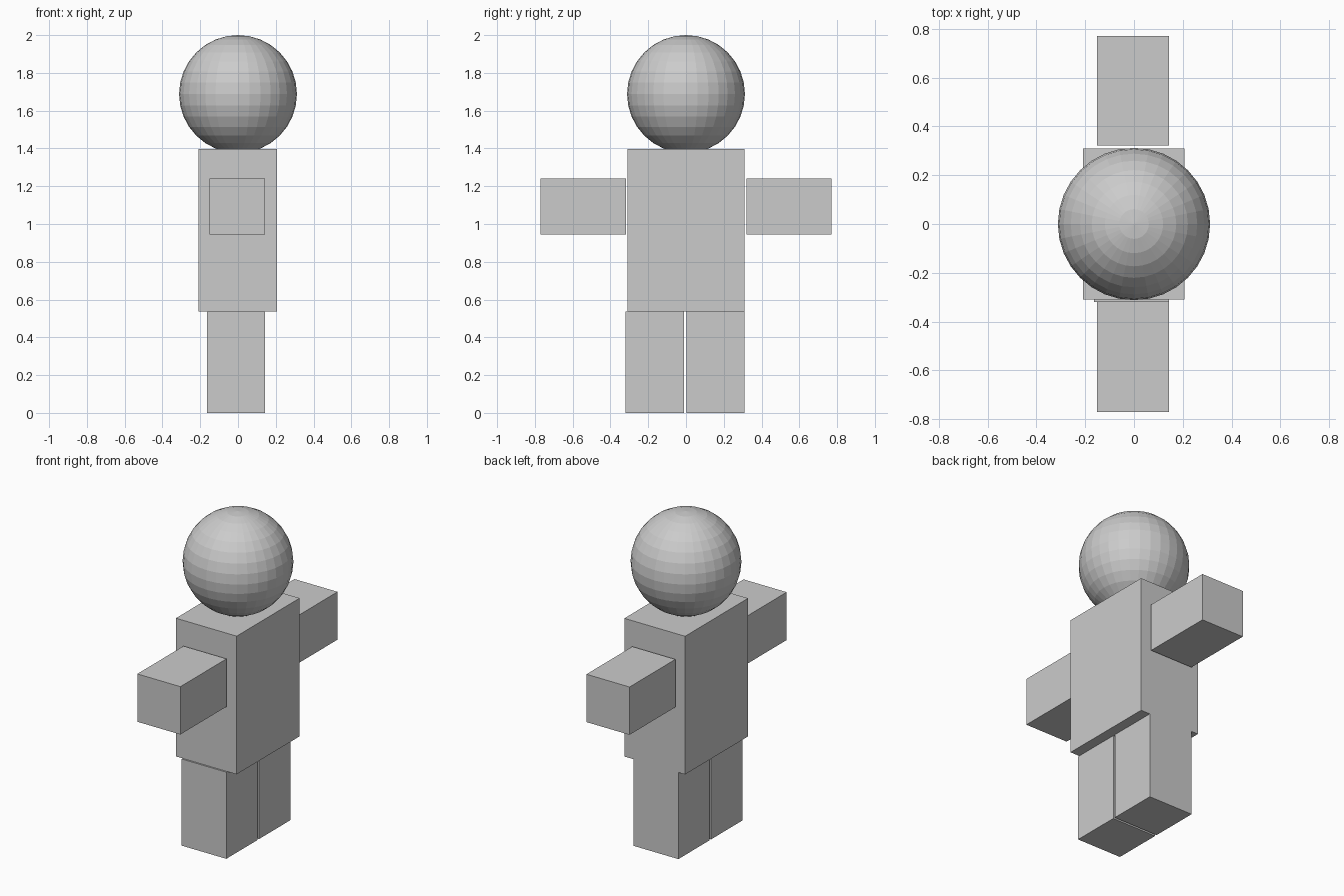
import bpy
from mathutils import Vector

# Remove only the default cube
default = bpy.data.objects.get("Cube")
if default:
    bpy.data.objects.remove(default, do_unlink=True)

GREY = (0.6, 0.6, 0.6, 1.0)
grey = bpy.data.materials.new("plain_grey")
grey.use_nodes = True
grey.diffuse_color = GREY
grey.node_tree.nodes["Principled BSDF"].inputs["Base Color"].default_value = GREY


def finish(name):
    """Name the active object and give it the grey material."""
    obj = bpy.context.object
    obj.name = obj.data.name = name
    obj.data.materials.append(grey)
    return obj


def box(name, low, high):
    """Block spanning two opposite corners."""
    low, high = Vector(low), Vector(high)
    bpy.ops.mesh.primitive_cube_add(size=1, location=(low + high) / 2)
    obj = finish(name)
    for vert in obj.data.vertices:
        vert.co *= high - low


# Torso, wide along y
box("torso", (-0.21, -0.309, 0.538), (0.207, 0.309, 1.396))

# Arms stretched out sideways, with a small gap to the torso
box("arm_front", (-0.152, -0.771, 0.945), (0.144, -0.318, 1.242))
box("arm_back", (-0.152, 0.321, 0.945), (0.144, 0.771, 1.242))

# Legs, with a narrow slit between them
box("leg_front", (-0.164, -0.319, 0), (0.143, -0.011, 0.538))
box("leg_back", (-0.164, 0.002, 0), (0.143, 0.309, 0.538))

# Faceted round head sunk slightly into the torso
bpy.ops.mesh.primitive_uv_sphere_add(
    segments=32, ring_count=16, radius=0.312, location=(0, 0, 1.688))
finish("head")
